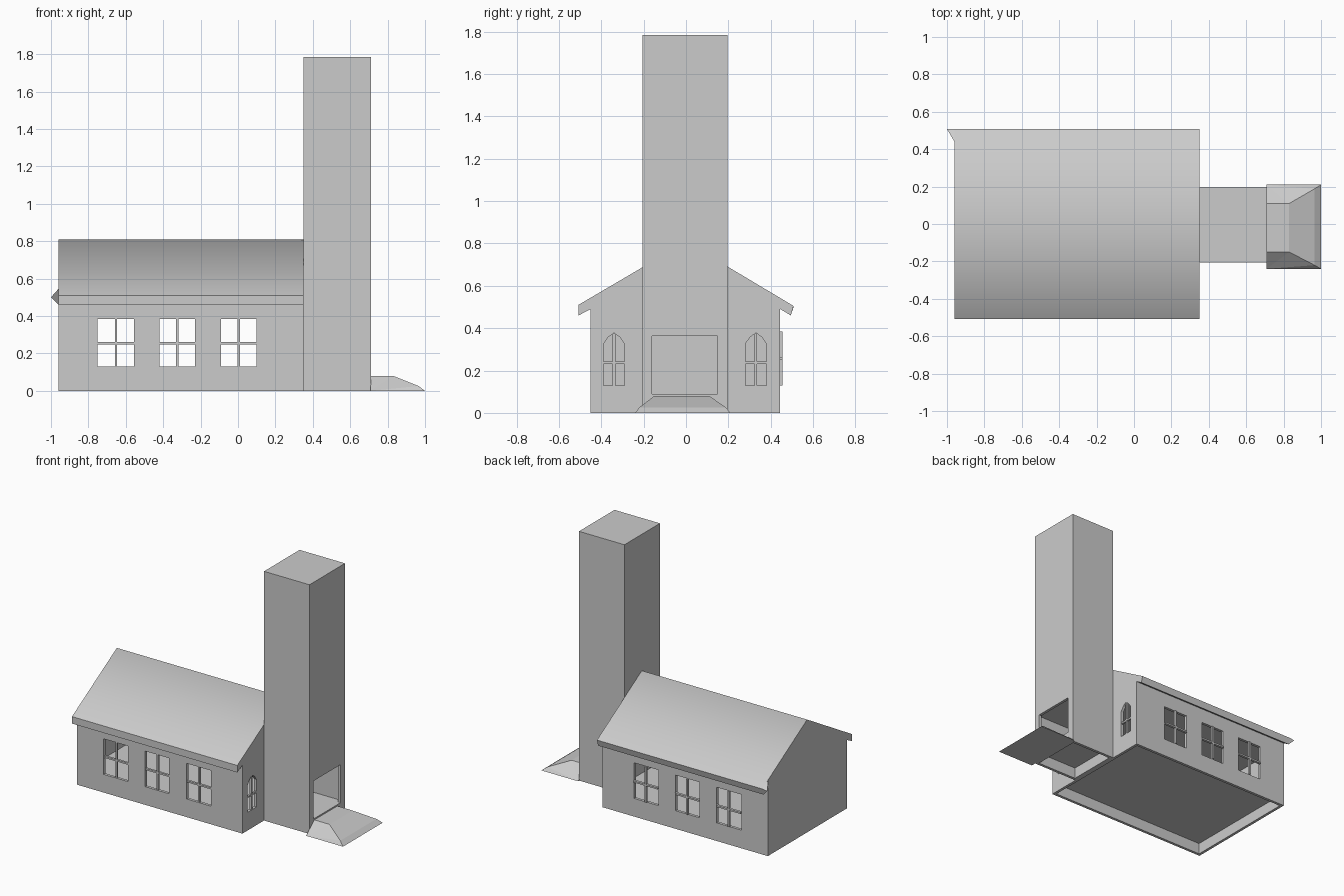
import bpy, bmesh

if "Cube" in bpy.data.objects:
    bpy.data.objects.remove(bpy.data.objects["Cube"])


def mesh_obj(name, verts, faces):
    me = bpy.data.meshes.new(name)
    me.from_pydata(verts, [], faces)
    bm = bmesh.new()
    bm.from_mesh(me)
    bmesh.ops.recalc_face_normals(bm, faces=bm.faces)
    bm.to_mesh(me)
    bm.free()
    ob = bpy.data.objects.new(name, me)
    bpy.context.collection.objects.link(ob)
    return ob


def prism(name, pts, a, b, axis='x'):
    # extrude a (y,z) profile along x, or an (x,z) profile along y
    n = len(pts)
    verts = [(t, p, z) if axis == 'x' else (p, t, z) for t in (a, b) for p, z in pts]
    faces = [tuple(range(n)), tuple(range(n, 2 * n))]
    faces += [(i, (i + 1) % n, n + (i + 1) % n, n + i) for i in range(n)]
    return mesh_obj(name, verts, faces)


def box(name, x0, x1, y0, y1, z0, z1):
    return prism(name, [(y0, z0), (y1, z0), (y1, z1), (y0, z1)], x0, x1)


def cut(ob, cutter):
    cutter.hide_render = True
    m = ob.modifiers.new("cut", 'BOOLEAN')
    m.operation = 'DIFFERENCE'
    m.solver = 'EXACT'
    m.object = cutter
    bpy.context.view_layer.objects.active = ob
    bpy.ops.object.modifier_apply(modifier=m.name)
    bpy.data.objects.remove(cutter)


T = 0.02
X0, X1, Y0, Y1 = -0.96, 0.35, -0.45, 0.445

# hollow nave with raised floor and flat ceiling
nave = prism("nave_walls", [(Y0, 0), (Y1, 0), (Y1, 0.49), (0, 0.765), (Y0, 0.49)], X0, X1)
cut(nave, box("under_cut", X0 + T, X1 - T, Y0 + T, Y1 - T, -0.1, 0.08))
cut(nave, box("room_cut", X0 + T, X1 - T, Y0 + T, Y1 - T, 0.09, 0.46))

# side windows with cross bars
for i, (a, b) in enumerate([(-0.75, -0.555), (-0.42, -0.23), (-0.092, 0.1)]):
    cut(nave, box("window_cut", a, b, -0.6, 0.6, 0.13, 0.385))
    c = (a + b) / 2
    for side, y0, y1 in (("front", -0.448, -0.432), ("back", 0.437, 0.455)):
        box(f"{side}_window_upright_{i}", c - 0.006, c + 0.006, y0, y1, 0.13, 0.385)
        box(f"{side}_window_crossbar_{i}", a, b, y0, y1, 0.249, 0.261)

# pointed windows beside the tower
arch = [(-0.05, 0.13), (0.05, 0.13), (0.05, 0.325), (0.028, 0.357),
        (0, 0.378), (-0.028, 0.357), (-0.05, 0.325)]
for i, c in enumerate((-0.34, 0.33)):
    cut(nave, prism("arch_cut", [(c + y, z) for y, z in arch], X1 - 0.1, X1 + 0.1))
    box(f"arch_window_upright_{i}", X1 - 0.015, X1 - 0.002, c - 0.006, c + 0.006, 0.13, 0.375)
    box(f"arch_window_crossbar_{i}", X1 - 0.015, X1 - 0.002, c - 0.05, c + 0.05, 0.23, 0.242)

# roof slab, soft ridge shading on the two upper slopes
roof = prism("roof", [(-0.508, 0.51), (0, 0.808), (0.508, 0.505), (0.495, 0.46),
                      (Y1, 0.49), (0, 0.765), (Y0, 0.49), (-0.508, 0.46)], X0, X1)
for p in roof.data.polygons:
    p.use_smooth = p.normal.z > 0.3

# pulled-out eave corner
mesh_obj("eave_corner", [(-1, 0.508, 0.5), (X0, 0.44, 0.545), (X0, 0.495, 0.46), (X0, 0.508, 0.505)],
         [(0, 1, 2), (0, 2, 3), (0, 3, 1), (1, 3, 2)])

# tower with open porch
tower = box("tower", X1, 0.71, -0.205, 0.197, 0, 1.785)
cut(tower, box("under_cut", X1 + T, 0.69, -0.185, 0.177, -0.1, 0.08))
cut(tower, box("porch_cut", X1 + T, 0.69, -0.185, 0.177, 0.09, 0.37))
cut(tower, box("door_cut", 0.6, 0.8, -0.16, 0.148, 0.09, 0.362))

# entrance ramp: rows of (x, z, y_min, y_max) down the front slope
rows = [(0.83, 0.08, -0.15, 0.11), (0.965, 0.026, -0.22, 0.188), (1.0, 0, -0.24, 0.21)]
v = [(0.708, -0.24, 0), (0.708, 0.21, 0), (0.708, -0.15, 0.08), (0.708, 0.11, 0.08)]
for x, z, a, b in rows:
    v += [(x, a, z), (x, b, z)]
mesh_obj("ramp", v, [(0, 1, 3, 2), (2, 3, 5, 4), (4, 5, 7, 6), (6, 7, 9, 8), (8, 9, 1, 0),
                     (0, 2, 4), (0, 4, 6), (0, 6, 8), (1, 5, 3), (1, 7, 5), (1, 9, 7)])
